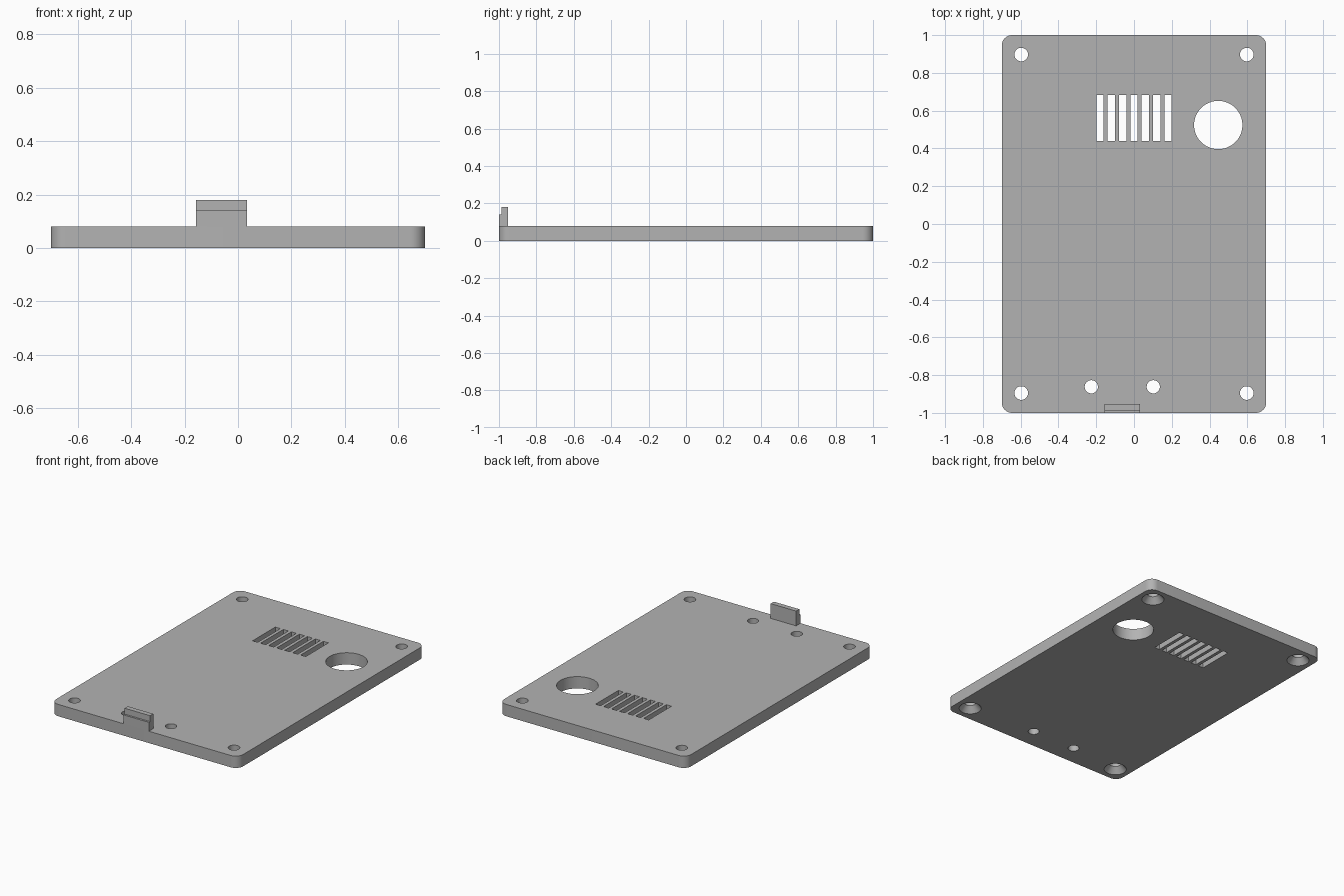
import bpy
import bmesh
import math
from mathutils import Matrix

THICK = 0.08

cube = bpy.data.objects.get("Cube")
if cube:
    bpy.data.objects.remove(cube, do_unlink=True)

# Single grey plastic
grey = bpy.data.materials.new("grey plastic")
grey.use_nodes = True
colour = (0.45, 0.45, 0.45, 1)
grey.diffuse_color = colour
grey.node_tree.nodes["Principled BSDF"].inputs["Base Color"].default_value = colour


def make_object(name, bm):
    bmesh.ops.recalc_face_normals(bm, faces=bm.faces)
    mesh = bpy.data.meshes.new(name)
    bm.to_mesh(mesh)
    bm.free()
    mesh.materials.append(grey)
    obj = bpy.data.objects.new(name, mesh)
    bpy.context.collection.objects.link(obj)
    return obj


def add_box(bm, x0, x1, y0, y1, z0, z1):
    centre = Matrix.Translation(((x0 + x1) / 2, (y0 + y1) / 2, (z0 + z1) / 2))
    size = Matrix.Diagonal((x1 - x0, y1 - y0, z1 - z0, 1))
    bmesh.ops.create_cube(bm, size=1, matrix=centre @ size)


def add_turned(bm, x, y, profile, sides=48):
    """Closed round solid from (radius, height) pairs."""
    rings = []
    for r, z in profile:
        rings.append([bm.verts.new((x + r * math.cos(math.tau * i / sides),
                                    y + r * math.sin(math.tau * i / sides), z))
                      for i in range(sides)])
    for low, high in zip(rings, rings[1:]):
        for i in range(sides):
            j = (i + 1) % sides
            bm.faces.new((low[i], low[j], high[j], high[i]))
    bm.faces.new(rings[0][::-1])
    bm.faces.new(rings[-1])


# Plate with rounded corners
bm = bmesh.new()
add_box(bm, -0.7, 0.7, -1, 1, 0, THICK)
corners = [e for e in bm.edges if abs(e.verts[0].co.z - e.verts[1].co.z) > 0.01]
bmesh.ops.bevel(bm, geom=corners, offset=0.055, segments=10, profile=0.5, affect='EDGES')
plate = make_object("cover_plate", bm)

# Openings through the plate
bm = bmesh.new()
below, above = -0.02, THICK + 0.02

# Countersunk screw holes in the corners
for x in (-0.597, 0.597):
    for y in (-0.895, 0.897):
        add_turned(bm, x, y, [(0.07, below), (0.07, 0), (0.036, 0.04), (0.036, above)])

# Large round opening and two small button holes
for x, y, r in ((0.446, 0.524, 0.128), (-0.226, -0.862, 0.035), (0.102, -0.862, 0.035)):
    add_turned(bm, x, y, [(r, below), (r, above)])

# Row of vent slots
for i in range(-3, 4):
    add_box(bm, i * 0.06 - 0.019, i * 0.06 + 0.019, 0.44, 0.683, below, above)

cutter = make_object("opening_cutter", bm)
cutter.hide_render = True

cut = plate.modifiers.new("openings", 'BOOLEAN')
cut.operation = 'DIFFERENCE'
cut.solver = 'EXACT'
cut.object = cutter
bpy.context.view_layer.objects.active = plate
plate.select_set(True)
bpy.ops.object.modifier_apply(modifier=cut.name)
bpy.data.objects.remove(cutter, do_unlink=True)
bpy.ops.object.shade_smooth_by_angle(angle=math.radians(30))

# Stepped clip on the front edge
bm = bmesh.new()
steps = [(-1, THICK), (-1, 0.14), (-0.987, 0.14), (-0.987, 0.18), (-0.953, 0.18), (-0.953, THICK)]
face = bm.faces.new([bm.verts.new((-0.157, y, z)) for y, z in steps])
side = bmesh.ops.extrude_face_region(bm, geom=[face])
moved = [v for v in side["geom"] if isinstance(v, bmesh.types.BMVert)]
bmesh.ops.translate(bm, verts=moved, vec=(0.19, 0, 0))
make_object("front_clip", bm)
